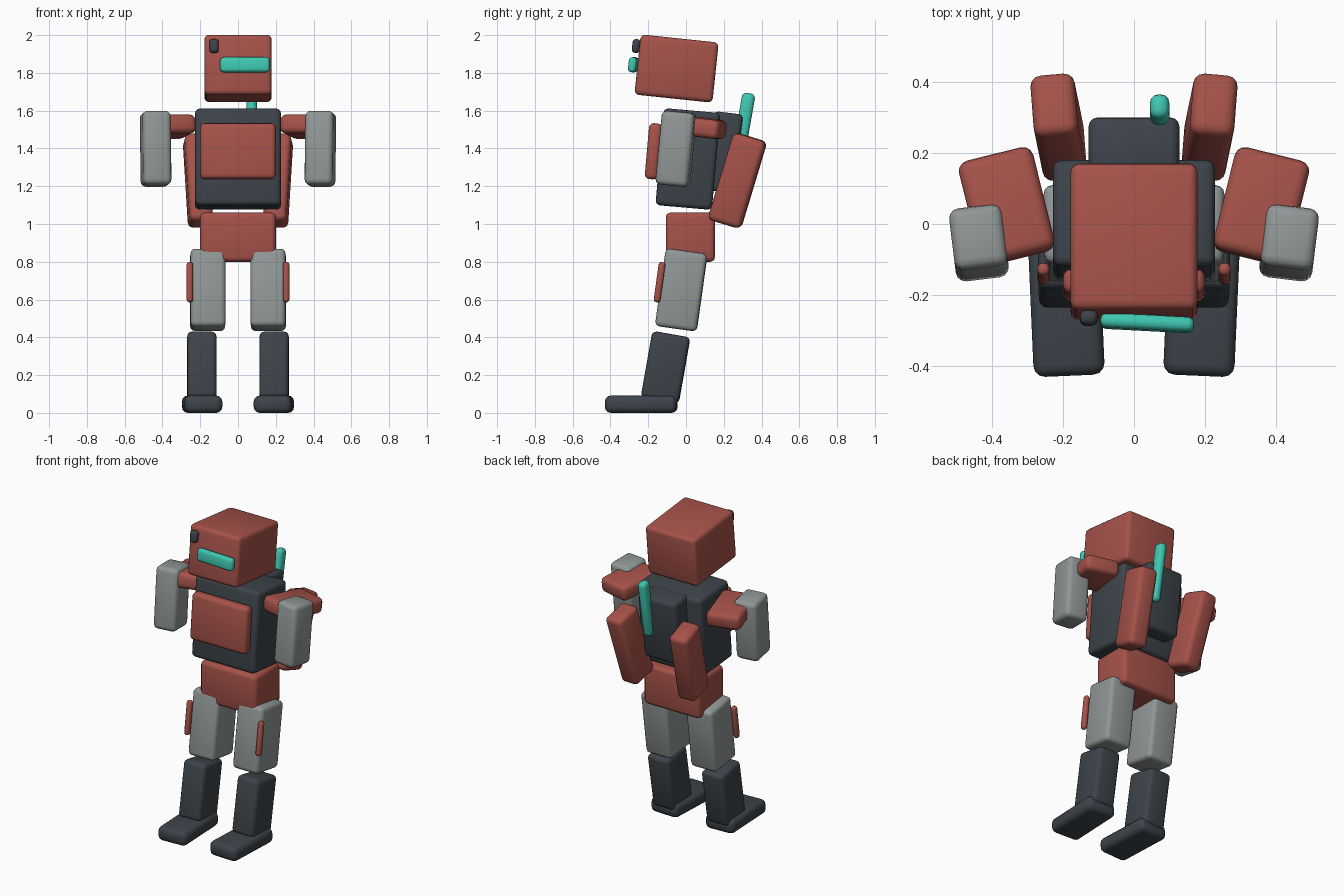
import bpy
import bmesh
from math import radians
from mathutils import Euler, Matrix

if "Cube" in bpy.data.objects:
    bpy.data.objects.remove(bpy.data.objects["Cube"])


def material(name, rgb):
    m = bpy.data.materials.new(name)
    m.diffuse_color = (*rgb, 1)
    m.use_nodes = True
    m.node_tree.nodes["Principled BSDF"].inputs["Base Color"].default_value = m.diffuse_color
    return m


RED = material("brick red", (0.38, 0.085, 0.068))
DARK = material("charcoal", (0.046, 0.057, 0.068))
GREY = material("light grey", (0.28, 0.31, 0.305))
TEAL = material("teal", (0.05, 0.57, 0.44))


def block(name, mat, loc, size, rot=(0, 0, 0), bevel=0.025):
    """Softly bevelled box; rot in degrees about x, y, z."""
    bm = bmesh.new()
    bmesh.ops.create_cube(bm, size=1, matrix=Matrix.Diagonal((*size, 1)))
    bmesh.ops.bevel(bm, geom=bm.edges[:], offset=bevel, segments=3,
                    profile=0.5, affect='EDGES', clamp_overlap=True)
    mesh = bpy.data.meshes.new(name)
    bm.to_mesh(mesh)
    bm.free()
    mesh.materials.append(mat)
    ob = bpy.data.objects.new(name, mesh)
    ob.location = loc
    ob.rotation_euler = Euler([radians(a) for a in rot])
    bpy.context.collection.objects.link(ob)
    bpy.context.view_layer.objects.active = ob
    ob.select_set(True)
    bpy.ops.object.shade_smooth_by_angle(angle=radians(35))
    ob.select_set(False)
    return ob


def pair(name, mat, loc, size, rot=(0, 0, 0), bevel=0.025):
    """The same block on both sides, mirrored across x."""
    for side, s in (("right", 1), ("left", -1)):
        block(f"{side}_{name}", mat, (s * loc[0], loc[1], loc[2]), size,
              (rot[0], s * rot[1], s * rot[2]), bevel)


# Head with visor and small eye
block("head", RED, (0, -0.05, 1.823), (0.357, 0.415, 0.32), (-6, 0, 0))
block("visor", TEAL, (0.037, -0.278, 1.843), (0.263, 0.042, 0.08), (-6, 0, -3), 0.018)
block("eye", DARK, (-0.127, -0.264, 1.942), (0.05, 0.042, 0.074), (-6, 0, 0), 0.018)

# Torso, chest plate, backpack and antenna
block("torso", DARK, (0, 0.01, 1.344), (0.455, 0.3, 0.515), (-5, 0, 0))
block("chest_plate", RED, (0, -0.172, 1.385), (0.4, 0.07, 0.297), (-5, 0, 0))
block("backpack", DARK, (0, 0.2, 1.38), (0.255, 0.155, 0.42), (-7, 0, 0))
block("antenna", TEAL, (0.072, 0.302, 1.51), (0.055, 0.07, 0.37), (-10, 0, 0), 0.024)
block("pelvis", RED, (0, 0.023, 0.93), (0.4, 0.26, 0.26))

# Back fins
pair("back_fin", RED, (0.212, 0.272, 1.23), (0.125, 0.182, 0.482), (-17, 2, -5), 0.03)

# Arms
pair("shoulder", RED, (0.358, 0.05, 1.515), (0.215, 0.3, 0.1), (-7, 0, -14), 0.03)
pair("forearm", GREY, (0.436, -0.053, 1.398), (0.15, 0.175, 0.392), (-5.5, 0, -7), 0.028)

# Legs
pair("thigh", GREY, (0.16, -0.025, 0.651), (0.185, 0.222, 0.415), (-8, 0, -1))
pair("thigh_plate", RED, (0.255, -0.14, 0.692), (0.034, 0.036, 0.215), (-8, 0, 0), 0.015)
pair("shin", DARK, (0.192, -0.108, 0.242), (0.155, 0.203, 0.355), (-10, 0, -1))
pair("foot", DARK, (0.19, -0.237, 0.046), (0.2, 0.38, 0.092), (0, 0, -2.5), 0.032)
